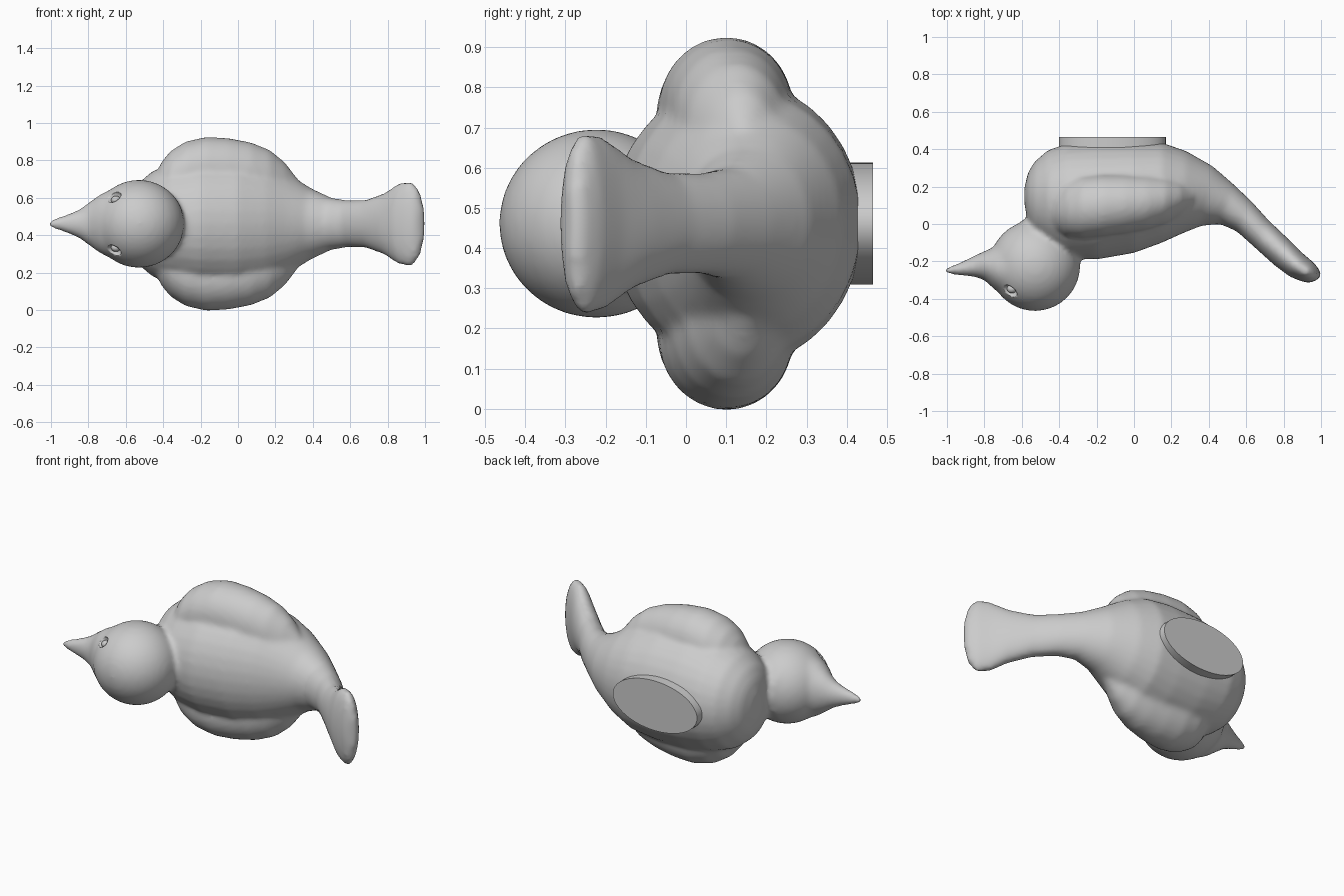
import bpy, bmesh, math
from mathutils import Vector, Matrix

if "Cube" in bpy.data.objects:
    bpy.data.objects.remove(bpy.data.objects["Cube"])

MID = 0.461  # height of the symmetry plane
N = 32


def finish(bm, name):
    bmesh.ops.recalc_face_normals(bm, faces=bm.faces)
    me = bpy.data.meshes.new(name)
    bm.to_mesh(me)
    bm.free()
    ob = bpy.data.objects.new(name, me)
    bpy.context.collection.objects.link(ob)
    return ob


def loft(bm, sections, zoff=None):
    """Elliptic rings; section = upper x, upper y, lower x, lower y, half height, z offset"""
    rings = []
    for ux, uy, lx, ly, hw, zc in sections:
        c = Vector(((ux + lx) / 2, (uy + ly) / 2, MID + zc))
        a = Vector(((ux - lx) / 2, (uy - ly) / 2, 0))
        ring = []
        for i in range(N):
            t = 2 * math.pi * i / N
            ring.append(bm.verts.new(c + a * math.cos(t) + Vector((0, 0, hw * math.sin(t)))))
        rings.append(ring)
    for r, s in zip(rings, rings[1:]):
        for i in range(N):
            j = (i + 1) % N
            bm.faces.new((r[i], r[j], s[j], s[i]))
    bm.faces.new(rings[0])
    bm.faces.new(rings[-1])


def ball(bm, center, radii):
    m = Matrix.Translation(center) @ Matrix.Diagonal((*radii, 1))
    bmesh.ops.create_uvsphere(bm, u_segments=32, v_segments=20, radius=1, matrix=m)


bm = bmesh.new()

# Body and fanned tail
body = [(-.585, .10, -.585, .20, .08), (-.565, .0, -.565, .28, .16), (-.53, -.08, -.53, .335, .22),
        (-.46, -.13, -.46, .395, .28), (-.36, -.18, -.36, .43, .32), (-.2, -.19, -.2, .44, .35),
        (0, -.155, 0, .44, .35), (.15, -.10, .15, .435, .32), (.26, -.05, .28, .39, .265),
        (.36, -.01, .42, .31, .19), (.46, 0, .53, .215, .14), (.55, -.04, .63, .12, .125),
        (.65, -.13, .72, .02, .128), (.75, -.22, .82, -.075, .165), (.83, -.28, .90, -.155, .22),
        (.89, -.305, .965, -.21, .228), (.93, -.315, .995, -.25, .18), (.96, -.31, 1.003, -.28, .09)]
loft(bm, [(*s, 0) for s in body])

# Head
ball(bm, (-.53, -.223, MID), (.243, .243, .235))

# Cheeks tapering into the beak
beak = [(-.5, -.42, -.5, .02, .21), (-.6, -.42, -.6, .02, .21), (-.66, -.405, -.66, -.06, .195),
        (-.74, -.355, -.74, -.12, .155), (-.8, -.30, -.8, -.145, .112), (-.85, -.283, -.85, -.168, .076),
        (-.92, -.275, -.92, -.202, .048), (-.97, -.27, -.97, -.222, .032), (-1.012, -.262, -1.012, -.24, .015)]
loft(bm, [(*s, 0) for s in beak])

# Folded wings, mirrored; x, upper y, lower y, outer extent
wing = [(-.45, .0, .10, .24), (-.41, -.05, .19, .33), (-.36, -.07, .23, .39), (-.28, -.075, .255, .44),
        (-.17, -.065, .265, .465), (-.05, -.05, .265, .458), (.07, -.03, .26, .435),
        (.17, .0, .255, .395), (.25, .04, .24, .33), (.32, .09, .20, .24)]
for side in (1, -1):
    loft(bm, [(x, u, x, l, .17 if o > .3 else .12, side * (o - (.17 if o > .3 else .12)))
              for x, u, l, o in wing])

bird = finish(bm, "bird_body")
rm = bird.modifiers.new("blend", 'REMESH')
rm.mode = 'VOXEL'
rm.voxel_size = 0.015
rm.use_smooth_shade = True
sm = bird.modifiers.new("soften", 'SMOOTH')
sm.factor = 0.5
sm.iterations = 8

# Eye sockets carved into the head
d = Vector((-.135, -.135, .14)).normalized()
eyes = [Vector((-.53, -.223, MID)) + Vector((d.x, d.y, s * d.z)) * .25 for s in (1, -1)]
bm = bmesh.new()
for e in eyes:
    ball(bm, e, (.05, .04, .035))
cutter = finish(bm, "eye_socket_cutter")
cutter.data.shade_smooth()
cutter.hide_render = True
bo = bird.modifiers.new("sockets", 'BOOLEAN')
bo.operation = 'DIFFERENCE'
bo.solver = 'EXACT'
bo.object = cutter

# Eyeballs
bm = bmesh.new()
for e in eyes:
    ball(bm, e + (Vector((-.53, -.223, MID)) - e) * .14, (.026, .024, .022))
finish(bm, "eyes").data.shade_smooth()

# Flat oval mounting disc under the belly
bm = bmesh.new()
m = (Matrix.Translation((-.115, .432, MID)) @ Matrix.Diagonal((.285, 1, .152, 1))
     @ Matrix.Rotation(math.pi / 2, 4, 'X'))
bmesh.ops.create_cone(bm, cap_ends=True, segments=64, radius1=1, radius2=1, depth=.066, matrix=m)
disc = finish(bm, "base_disc")
bpy.ops.object.select_all(action='DESELECT')
disc.select_set(True)
bpy.context.view_layer.objects.active = disc
bpy.ops.object.shade_smooth_by_angle()
